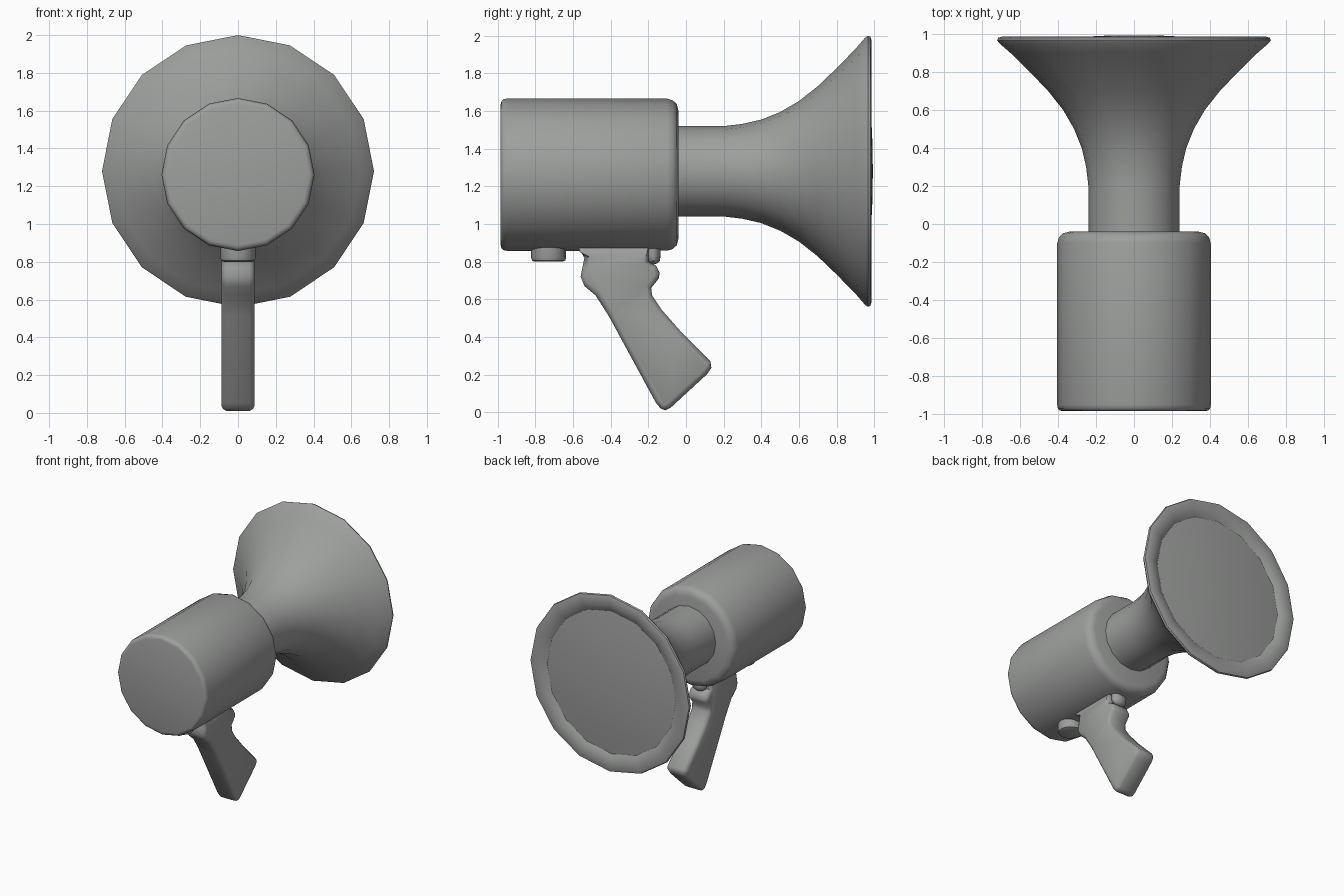
import bpy, bmesh
from math import sin, cos, pi, radians
from mathutils import Matrix

cube = bpy.data.objects.get("Cube")
if cube:
    bpy.data.objects.remove(cube)

grey = bpy.data.materials.new("mid_grey")
grey.use_nodes = True
colour = (0.34, 0.35, 0.34, 1)
grey.diffuse_color = colour
grey.node_tree.nodes["Principled BSDF"].inputs["Base Color"].default_value = colour


def finish(name, bm, angle=40):
    """Turn a bmesh into a smooth shaded grey object."""
    bmesh.ops.recalc_face_normals(bm, faces=bm.faces)
    mesh = bpy.data.meshes.new(name)
    bm.to_mesh(mesh)
    bm.free()
    mesh.materials.append(grey)
    obj = bpy.data.objects.new(name, mesh)
    bpy.context.collection.objects.link(obj)
    bpy.ops.object.select_all(action="DESELECT")
    obj.select_set(True)
    bpy.context.view_layer.objects.active = obj
    bpy.ops.object.shade_smooth_by_angle(angle=radians(angle))
    return obj


def lathe(name, profile, matrix, sides=16):
    """Revolve (radius, height) points round local z and place the result."""
    bm = bmesh.new()
    rings = []
    for r, h in profile:
        if r == 0:
            rings.append([bm.verts.new((0, 0, h))] * sides)
        else:
            rings.append([bm.verts.new((r * cos(2 * pi * i / sides),
                                        r * sin(2 * pi * i / sides), h))
                          for i in range(sides)])
    for a, b in zip(rings, rings[1:]):
        for i in range(sides):
            j = (i + 1) % sides
            bm.faces.new(dict.fromkeys((a[i], a[j], b[j], b[i])))
    bm.transform(matrix)
    return finish(name, bm)


def along_y(z):
    return Matrix.Translation((0, 0, z)) @ Matrix.Rotation(-pi / 2, 4, "X")


# Main housing, with a tight front edge and a softer rear edge
lathe("body", [(0, -.985), (.375, -.985), (.39, -.981), (.401, -.97), (.405, -.95),
               (.404, -.1), (.395, -.07), (.375, -.049), (.34, -.04), (0, -.04)],
      along_y(1.262))

# Neck flaring into the horn, with a rounded rim
lathe("horn", [(.24, -.1), (.24, .2), (.252, .3), (.275, .4), (.315, .5),
               (.373, .6), (.452, .7), (.548, .8), (.65, .9), (.71, .952),
               (.72, .967), (.715, .98), (.695, .986), (.65, .985),
               (.61, .976), (.575, .955)], along_y(1.28))

# Shallow domed cover in the mouth
lathe("mouth_cover", [(0, .993), (.15, .991), (.3, .984), (.45, .973), (.585, .958)],
      along_y(1.28))

# Button under the housing
lathe("button", [(0, .8), (.075, .8), (.088, .806), (.093, .82), (.093, .9)],
      Matrix.Translation((0, -.73, 0)))

# Trigger at the top of the grip
lathe("trigger", [(0, .785), (.022, .79), (.036, .805), (.04, .83), (.04, .9)],
      Matrix.Translation((0, -.175, 0)) @ Matrix.Diagonal((1.5, 1, 1, 1)))

# Pistol grip: side outline extruded across x, with rounded edges
outline = [(-.57, .88), (-.54, .82), (-.55, .77), (-.56, .72), (-.54, .67),
           (-.48, .62), (-.41, .51), (-.16, .05), (-.135, .02), (-.11, .01),
           (-.08, .025), (.11, .2), (.135, .235), (.13, .27), (-.02, .42),
           (-.13, .545), (-.18, .62), (-.185, .66), (-.145, .71), (-.14, .74),
           (-.16, .78), (-.2, .8), (-.2, .88)]
bm = bmesh.new()
layers = []
for x, inset in ((-.088, .028), (-.08, .012), (-.062, 0),
                 (.062, 0), (.08, .012), (.088, .028)):
    ring = []
    for k, (y, z) in enumerate(outline):
        py, pz = outline[k - 1]
        ny, nz = outline[(k + 1) % len(outline)]
        dy, dz = ny - py, nz - pz
        length = (dy * dy + dz * dz) ** .5
        ring.append(bm.verts.new((x, y - dz / length * inset, z + dy / length * inset)))
    layers.append(ring)
for a, b in zip(layers, layers[1:]):
    for i in range(len(outline)):
        j = (i + 1) % len(outline)
        bm.faces.new((a[i], a[j], b[j], b[i]))
bm.faces.new(layers[0])
bm.faces.new(layers[-1])
finish("grip", bm, 50)
